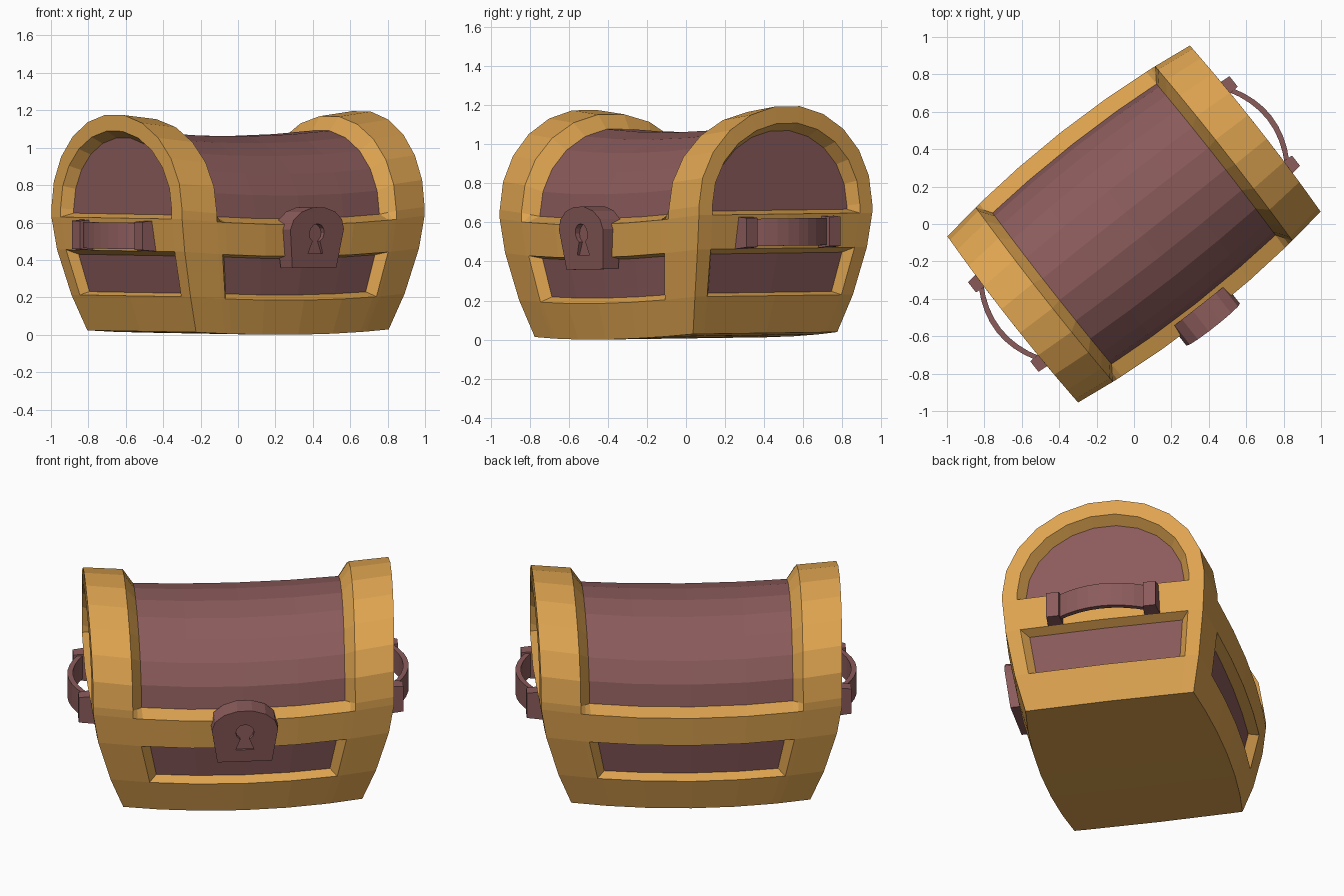
import bpy, bmesh
from math import sin, cos, pi, radians
from mathutils import Vector, Matrix

if "Cube" in bpy.data.objects:
    bpy.data.objects.remove(bpy.data.objects["Cube"])


def material(name, rgb):
    m = bpy.data.materials.new(name)
    m.use_nodes = True
    m.diffuse_color = (*rgb, 1)
    m.node_tree.nodes["Principled BSDF"].inputs["Base Color"].default_value = (*rgb, 1)
    return m


GOLD = material("golden trim", (0.73, 0.37, 0.08))
WOOD = material("reddish brown wood", (0.26, 0.105, 0.105))
TURN = Matrix.Rotation(radians(38.2), 3, "Z")
END, BAND, LID = 0.825, 0.61, 0.555      # lengthwise stations
SEG = 11                                 # arch segments
ROWS = [(0.47, 0.0), (0.515, 0.185), (0.552, 0.42), (0.565, 0.59)]
FLARE = [(0, 0.79), (0.185, 0.88), (0.42, 0.965), (0.59, 1.0), (2, 1.0)]
COLS = (-1, -0.85, 0, 0.85, 1)


def flare(z):
    for (a, fa), (b, fb) in zip(FLARE, FLARE[1:]):
        if z <= b:
            return fa + (fb - fa) * (z - a) / (b - a)
    return 1.0


def place(p):
    """Slight lean, then turn the chest on the ground."""
    x, y, z = p
    return TURN @ Vector((x, y, z + 0.0115 * x + 0.011 * y + 0.006))


def warp(p):
    """Barrel bulge in plan, flare with height and a sagging middle."""
    x, y, z = p
    k = (x / END) ** 2
    return (x * flare(max(z, 0)) * (1 + 0.018 * (1 - (y / 0.565) ** 2)),
            y * (1 + 0.11 * (1 - k)),
            z + (0.02 + 0.03 * z) * k)


def finish(bm, name, mats):
    bmesh.ops.recalc_face_normals(bm, faces=bm.faces)
    me = bpy.data.meshes.new(name)
    bm.to_mesh(me)
    bm.free()
    for m in mats:
        me.materials.append(m)
    ob = bpy.data.objects.new(name, me)
    bpy.context.collection.objects.link(ob)
    return ob


def arch(half, base, rise):
    """Arch points from the front (-y) over to the back."""
    return [(-half * cos(pi * i / SEG), base + rise * sin(pi * i / SEG))
            for i in range(SEG + 1)]


def section(s):
    """Closed cross-section at station s: front, arch, back, floor."""
    w = min(1, max(0, (BAND - abs(s)) / (BAND - LID)))
    outer, inner = arch(0.565, 0.635, 0.495), arch(0.485, 0.62, 0.44)
    top = [(a[0] + (b[0] - a[0]) * w, a[1] + (b[1] - a[1]) * w)
           for a, b in zip(outer, inner)]
    pts = [(-v, z) for v, z in ROWS] + top + ROWS[::-1]
    pts += [(c * ROWS[0][0], 0) for c in COLS[3:0:-1]]
    return [(s, v, z) for v, z in pts]


# ---- chest shell: lofted sides and lid ----
bm = bmesh.new()


def face(pts, mat=0):
    f = bm.faces.new([bm.verts.new(p) for p in pts])
    f.material_index = mat
    return f


def strip(a, b, mat=0):
    for i in range(len(a) - 1):
        face([a[i], a[i + 1], b[i + 1], b[i]], mat)


PANEL = 0.583
half = [END, BAND, PANEL, LID, 0.3]
stations = [-s for s in half] + [0] + half[::-1]
panels = {"front": [], "back": [], -1: [], 1: []}
n = len(section(0))
first_lid = len(ROWS)
for s0, s1 in zip(stations, stations[1:]):
    a, b = section(s0), section(s1)
    mid = abs(s0 + s1) / 2
    for i in range(n):
        j = (i + 1) % n
        lid = mid < LID and first_lid <= i < first_lid + SEG
        f = face([a[i], a[j], b[j], b[i]], 1 if lid else 0)
        if mid < PANEL and i == 1:
            panels["front"].append(f)
        if mid < PANEL and i == first_lid + SEG + 3 - 1 + 0:
            panels["back"].append(f)

# ---- end walls: frame rows and recessed arch ----
for side in (-1, 1):
    e = side * END
    grid = [[(e, c * v, z) for c in COLS] for v, z in ROWS]
    for r in range(3):
        for c in range(4):
            f = face([grid[r][c], grid[r][c + 1], grid[r + 1][c + 1], grid[r + 1][c]])
            if r == 1 and c in (1, 2):
                panels[side].append(f)

    def loop(pts, depth):
        return [(side * (END - depth), v, z) for v, z in pts]

    base = ROWS[3]
    outer = loop([(-base[0], base[1])] + arch(0.565, 0.635, 0.495) + [base], 0)
    rv = 0.85 * base[0]
    rim = loop([(-rv, 0.59)] + arch(rv, 0.635, 0.41) + [(rv, 0.59)], 0)
    deep = loop([(-0.435, 0.615)] + arch(0.435, 0.635, 0.38) + [(0.435, 0.615)], 0.06)
    strip(outer, rim)
    strip(rim + [(e, 0, 0.59), rim[0]],
          deep + [(side * (END - 0.06), 0, 0.615), deep[0]])
    face(deep + [(side * (END - 0.06), 0, 0.615)], 1)

bmesh.ops.remove_doubles(bm, verts=bm.verts, dist=0.0005)
bmesh.ops.recalc_face_normals(bm, faces=bm.faces)

# ---- recessed side panels ----
for key, faces in panels.items():
    axis = 0 if key in ("front", "back") else 1
    bmesh.ops.inset_region(bm, faces=faces, thickness=0.02, depth=-0.05,
                           use_even_offset=True, use_boundary=True)
    for f in faces:
        f.material_index = 1
    for v in {v for f in faces for v in f.verts}:
        v.co[axis] *= 0.945

for v in bm.verts:
    v.co = place(warp(v.co))
finish(bm, "chest_shell", [GOLD, WOOD])


def prism(name, outline, back, front):
    """Upright plate from an (x, z) outline; back and front give y by height."""
    bm = bmesh.new()
    a = [bm.verts.new(place((x, back(z), z))) for x, z in outline]
    b = [bm.verts.new(place((x, front(z), z))) for x, z in outline]
    bm.faces.new(a)
    bm.faces.new(b)
    for i in range(len(a)):
        j = (i + 1) % len(a)
        bm.faces.new([a[i], a[j], b[j], b[i]])
    return finish(bm, name, [WOOD])


# ---- lock plate with a cut keyhole ----
plate = [(-0.15, 0.36), (0.15, 0.36)]
plate += [(0.182 * cos(pi * i / 7), 0.565 + 0.12 * sin(pi * i / 7)) for i in range(8)]
lock = prism("lock_plate", plate, lambda z: -0.56, lambda z: -0.66 - 0.12 * (z - 0.36))
key = [(-0.05, 0.435), (0.05, 0.435)]
key += [(0.05 * cos(radians(t)), 0.545 + 0.05 * sin(radians(t)))
        for t in range(-60, 241, 30)]
cutter = prism("keyhole_cutter", key, lambda z: -0.655, lambda z: -0.8)
cutter.hide_render = True
mod = lock.modifiers.new("keyhole", "BOOLEAN")
mod.object, mod.operation, mod.solver = cutter, "DIFFERENCE", "EXACT"
bpy.context.view_layer.update()
cut = bpy.data.meshes.new_from_object(
    lock.evaluated_get(bpy.context.evaluated_depsgraph_get()))
lock.modifiers.clear()
lock.data = cut
bpy.data.objects.remove(cutter)

# ---- carrying handles with two brackets on each end ----
for side, label in ((-1, "right"), (1, "left")):
    bm = bmesh.new()
    rings = []
    for i in range(9):
        v = -0.25 + 0.5 * i / 8
        u = 0.845 + 0.075 * (1 - (v / 0.25) ** 2)
        rings.append([bm.verts.new(place((side * (u + du), v, z)))
                      for du, z in ((-0.015, 0.465), (0.015, 0.465),
                                    (0.015, 0.605), (-0.015, 0.605))])
    for a, b in zip(rings, rings[1:]):
        for i in range(4):
            bm.faces.new([a[i], a[i - 1], b[i - 1], b[i]])
    bm.faces.new(rings[0])
    bm.faces.new(rings[-1])
    finish(bm, label + "_handle", [WOOD])
    for end, where in ((-1, "front"), (1, "back")):
        bm = bmesh.new()
        bmesh.ops.create_cube(bm, size=1)
        for v in bm.verts:
            outer = v.co.x * side > 0
            v.co = place((side * (0.89 if outer else 0.78),
                          end * 0.27 + v.co.y * (0.07 if outer else 0.09),
                          0.535 + v.co.z * (0.15 if outer else 0.17)))
        finish(bm, label + "_" + where + "_handle_bracket", [WOOD])
